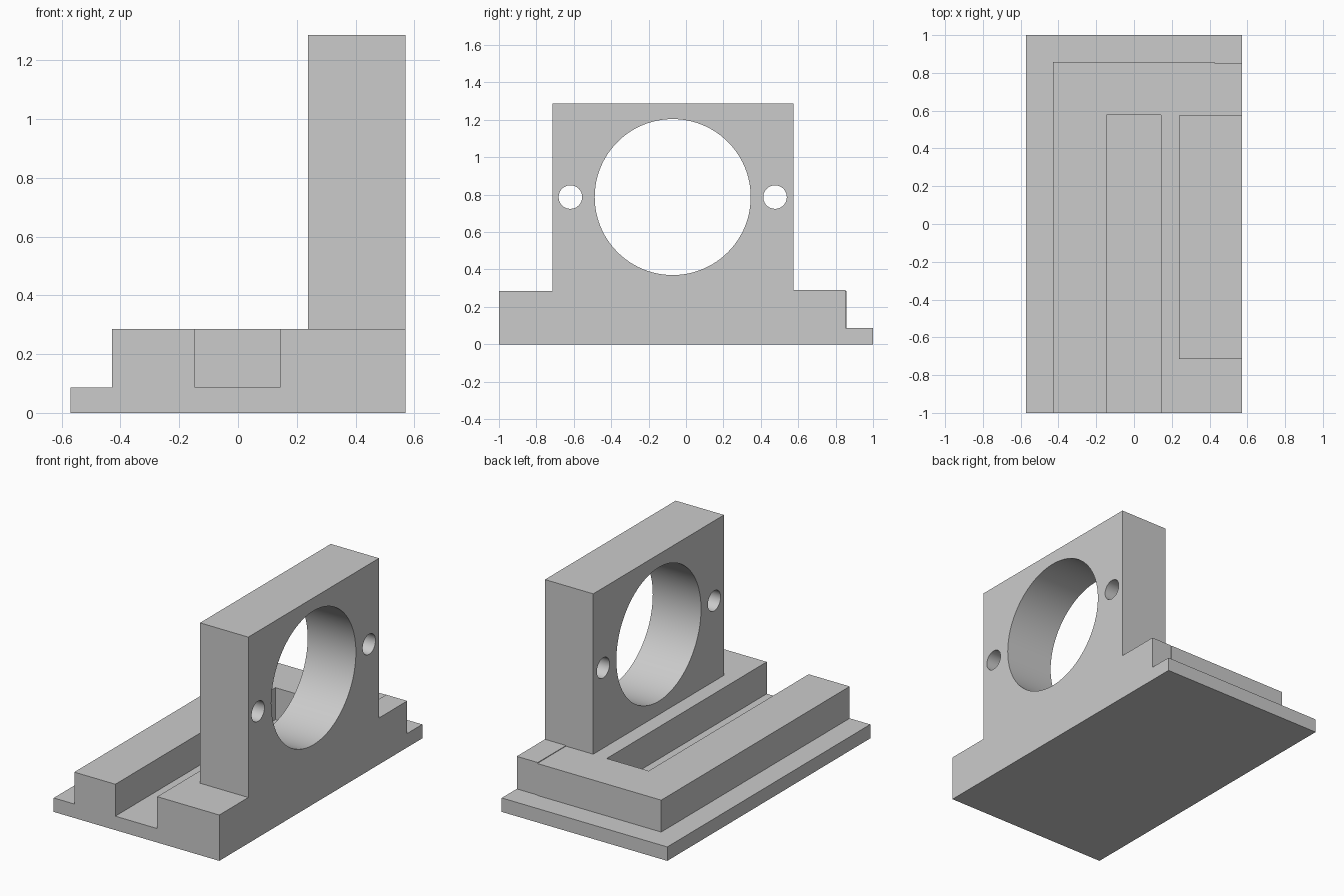
import bpy, bmesh, math

default = bpy.data.objects.get("Cube")
if default:
    bpy.data.objects.remove(default, do_unlink=True)

grey = bpy.data.materials.new("plain_grey")
grey.use_nodes = True
colour = (0.6, 0.6, 0.6, 1)
grey.diffuse_color = colour
grey.node_tree.nodes["Principled BSDF"].inputs["Base Color"].default_value = colour


def prism(name, outline, z0, z1):
    """Extrude an XY outline from z0 up to z1."""
    bm = bmesh.new()
    face = bm.faces.new([bm.verts.new((x, y, z0)) for x, y in outline])
    top = bmesh.ops.extrude_face_region(bm, geom=[face])["geom"]
    verts = [v for v in top if isinstance(v, bmesh.types.BMVert)]
    bmesh.ops.translate(bm, vec=(0, 0, z1 - z0), verts=verts)
    bmesh.ops.recalc_face_normals(bm, faces=bm.faces)
    mesh = bpy.data.meshes.new(name)
    bm.to_mesh(mesh)
    bm.free()
    mesh.materials.append(grey)
    obj = bpy.data.objects.new(name, mesh)
    bpy.context.collection.objects.link(obj)
    return obj


def box(name, x0, x1, y0, y1, z0, z1):
    return prism(name, [(x0, y0), (x1, y0), (x1, y1), (x0, y1)], z0, z1)


def bore(target, y, z, radius, sides):
    """Cut a round hole through the target along x."""
    bpy.ops.mesh.primitive_cylinder_add(vertices=sides, radius=radius, depth=2,
                                        location=(0.4, y, z),
                                        rotation=(0, math.pi / 2, 0))
    cutter = bpy.context.object
    cutter.name = "bore_cutter"
    cutter.hide_render = True
    cutter.data.materials.append(grey)
    mod = target.modifiers.new("bore", "BOOLEAN")
    mod.operation = "DIFFERENCE"
    mod.solver = "EXACT"
    mod.object = cutter
    bpy.ops.object.select_all(action="DESELECT")
    target.select_set(True)
    bpy.context.view_layer.objects.active = target
    bpy.ops.object.modifier_apply(modifier=mod.name)
    bpy.data.objects.remove(cutter, do_unlink=True)


SIDE, LEDGE, STEP = 0.571, 0.087, 0.286

# Thin base plate that forms the ledge
box("base_plate", -SIDE, SIDE, -1, 1, 0, LEDGE)

# Raised block with a slot open at the front and a small corner recess
prism("slotted_block", [
    (-0.429, -1), (-0.146, -1), (-0.146, 0.577), (0.143, 0.577),
    (0.143, -1), (SIDE, -1), (SIDE, 0.571), (0.426, 0.571),
    (0.426, 0.857), (-0.429, 0.857)], LEDGE, STEP)

# Corner pad, a hair taller than the block
box("corner_pad", 0.426, SIDE, 0.571, 0.852, LEDGE, 0.29)

# Upright bearing plate with a large bore between two bolt holes
upright = box("upright_plate", 0.238, SIDE, -0.714, 0.574, STEP, 1.286)
bore(upright, -0.071, 0.787, 0.417, 96)
for offset in (-0.547, 0.547):
    bore(upright, -0.071 + offset, 0.787, 0.063, 40)
bpy.ops.object.shade_smooth_by_angle(angle=math.radians(30))
